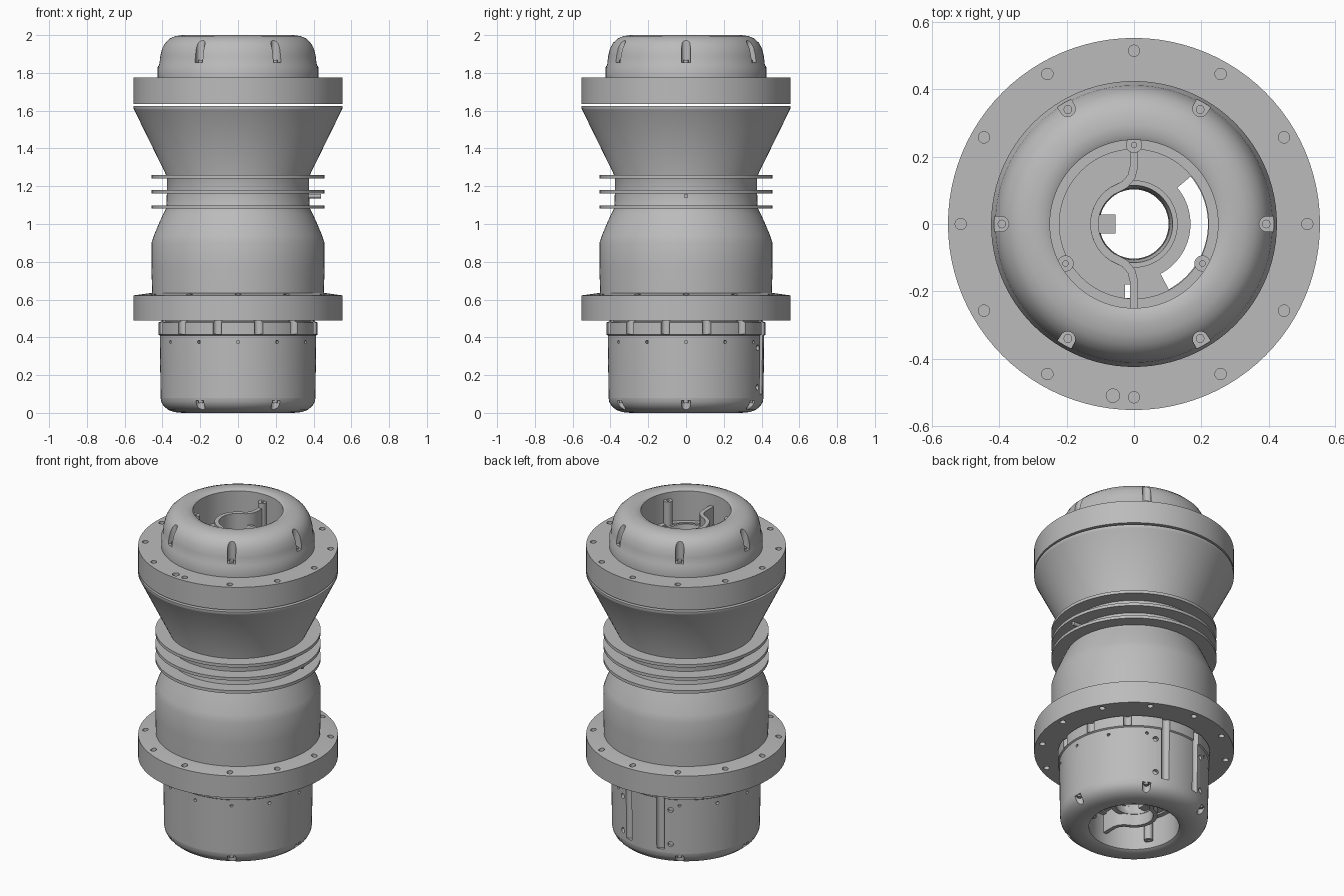
import bpy, bmesh
from math import sin, cos, pi, radians
from mathutils import Matrix, Vector

cube = bpy.data.objects.get("Cube")
if cube:
    bpy.data.objects.remove(cube)

GREY = bpy.data.materials.new("metal_grey")
GREY.use_nodes = True
tone = (0.5, 0.5, 0.5, 1)
GREY.diffuse_color = tone
GREY.node_tree.nodes["Principled BSDF"].inputs["Base Color"].default_value = tone


def make(name, bm):
    bmesh.ops.recalc_face_normals(bm, faces=bm.faces)
    mesh = bpy.data.meshes.new(name)
    bm.to_mesh(mesh)
    bm.free()
    mesh.materials.append(GREY)
    ob = bpy.data.objects.new(name, mesh)
    bpy.context.collection.objects.link(ob)
    return ob


def activate(ob):
    bpy.ops.object.select_all(action="DESELECT")
    ob.select_set(True)
    bpy.context.view_layer.objects.active = ob


def smooth(ob):
    activate(ob)
    bpy.ops.object.shade_smooth_by_angle(angle=radians(32))


def lathe(name, profile, segments=96):
    """Closed (radius, height) outline turned about the z axis."""
    bm = bmesh.new()
    rings = [[bm.verts.new((r * cos(2 * pi * i / segments), r * sin(2 * pi * i / segments), z))
              for i in range(segments)] for r, z in profile]
    for a, b in zip(rings, rings[1:] + rings[:1]):
        for i in range(segments):
            j = (i + 1) % segments
            bm.faces.new((a[i], a[j], b[j], b[i]))
    return make(name, bm)


def cyl(bm, r, deg, radius, z0, z1, sides=16):
    """Upright cylinder at a polar position."""
    a = radians(deg)
    m = Matrix.Translation((r * cos(a), r * sin(a), (z0 + z1) / 2))
    bmesh.ops.create_cone(bm, cap_ends=True, segments=sides, radius1=radius,
                          radius2=radius, depth=z1 - z0, matrix=m)


def radial_cyl(bm, r0, r1, deg, z, radius):
    """Cylinder pointing outward from the axis."""
    m = (Matrix.Rotation(radians(deg), 4, "Z") @ Matrix.Translation(((r0 + r1) / 2, 0, z))
         @ Matrix.Rotation(pi / 2, 4, "Y"))
    bmesh.ops.create_cone(bm, cap_ends=True, segments=12, radius1=radius,
                          radius2=radius, depth=r1 - r0, matrix=m)


def box(bm, centre, size, deg=0):
    m = (Matrix.Rotation(radians(deg), 4, "Z") @ Matrix.Translation(centre)
         @ Matrix.Diagonal((*size, 1)))
    bmesh.ops.create_cube(bm, size=1, matrix=m)


def cut(ob, bm):
    cutter = make("cutter", bm)
    cutter.hide_render = True
    mod = ob.modifiers.new("cut", "BOOLEAN")
    mod.operation, mod.solver, mod.object = "DIFFERENCE", "EXACT", cutter
    activate(ob)
    bpy.ops.object.modifier_apply(modifier="cut")
    bpy.data.objects.remove(cutter)


BORE = 0.25

# Top and bottom domed caps with six screw slots each
top_cap = lathe("top_cap", [
    (BORE, 1.775), (0.425, 1.775), (0.425, 1.83), (0.417, 1.845), (0.412, 1.89), (0.402, 1.93),
    (0.385, 1.96), (0.36, 1.983), (0.33, 1.995), (0.295, 2.0), (0.265, 1.998), (BORE, 1.99)])
bottom_cap = lathe("bottom_cap", [
    (BORE, 0.08), (0.41, 0.08), (0.407, 0.06), (0.395, 0.037), (0.37, 0.016), (0.335, 0.004),
    (0.295, 0), (0.265, 0.002), (BORE, 0.01)])
for cap, z0, z1, screw in ((top_cap, 1.855, 2.1, 1.855), (bottom_cap, -0.1, 0.065, 0.055)):
    slots = bmesh.new()
    for k in range(6):
        cyl(slots, 0.395, 60 * k, 0.023, z0, z1)
    cut(cap, slots)
    slots = bmesh.new()
    for k in range(6):
        box(slots, (0.43, 0, (z0 + z1) / 2), (0.07, 0.046, z1 - z0), 60 * k)
    cut(cap, slots)
    smooth(cap)
    heads = bmesh.new()
    for k in range(6):
        cyl(heads, 0.393, 60 * k, 0.013, screw - 0.002, screw + 0.012, 12)
    smooth(make("cap_screws", heads))

# Lower sleeve: scalloped collar, two long channels at the back, small screw holes
sleeve = lathe("lower_sleeve", [
    (BORE, 0.08), (0.41, 0.08), (0.414, 0.41), (0.422, 0.415), (0.422, 0.478),
    (0.405, 0.485), (0.405, 0.5), (BORE, 0.5)])
grooves = bmesh.new()
for k in range(12):
    deg = 15 + 30 * k
    cyl(grooves, 0.415, deg, 0.024, 0.1 if deg in (75, 105) else 0.418, 0.489)
    if deg != 75:
        radial_cyl(grooves, 0.395, 0.45, deg + 15, 0.375, 0.009)
for deg in (67, 113):
    for z in (0.135, 0.345):
        radial_cyl(grooves, 0.39, 0.45, deg, z, 0.016)
cut(sleeve, grooves)
smooth(sleeve)

# Flanges with a circle of bolt holes
lower_flange = lathe("lower_flange", [
    (0.38, 0.488), (0.553, 0.488), (0.553, 0.622), (0.46, 0.635), (0.38, 0.635)])
upper_flange = lathe("upper_flange", [
    (BORE, 1.636), (0.553, 1.636), (0.553, 1.775), (BORE, 1.775)])
for flange, z0, z1 in ((lower_flange, 0.4, 0.7), (upper_flange, 1.6, 1.8)):
    holes = bmesh.new()
    for k in range(12):
        cyl(holes, 0.515, 30 * k, 0.017, z0, z1)
    if flange is upper_flange:
        cyl(holes, 0.514, 263, 0.02, 1.74, 1.8)
    cut(flange, holes)
    smooth(flange)

# Waisted main housing, flaring into the upper cone
smooth(lathe("main_housing", [
    (BORE, 0.5), (0.4, 0.5), (0.4, 0.63), (0.455, 0.63), (0.458, 0.77), (0.458, 0.9),
    (0.445, 0.94), (0.42, 1.0), (0.395, 1.055), (0.378, 1.09), (0.376, 1.25),
    (0.55, 1.605), (0.553, 1.61), (0.553, 1.624), (BORE, 1.624)]))

# Cooling fins round the waist and the side peg between them
for z in (1.09, 1.17, 1.25):
    smooth(lathe("waist_fin", [(0.36, z - 0.009), (0.458, z - 0.009),
                               (0.458, z + 0.009), (0.36, z + 0.009)]))
peg = bmesh.new()
radial_cyl(peg, 0.36, 0.44, 0, 1.148, 0.012)
smooth(make("side_peg", peg))


# Internals are built for the top bore and mirrored into the bottom bore
def height(z, flip):
    return 2 - z if flip else z


for flip in (False, True):
    def span(a, b):
        return sorted((height(a, flip), height(b, flip)))
    side = "lower" if flip else "upper"

    # Floor plate with a curved opening
    z0, z1 = span(1.78, 1.8)
    floor = lathe(side + "_floor_plate", [(0.105, z0), (0.252, z0), (0.252, z1), (0.105, z1)])
    slot = bmesh.new()
    arc = [radians(-62 + 102 * i / 24) for i in range(25)]
    outline = [(0.22 * cos(a), 0.22 * sin(a)) for a in arc]
    outline += [(0.168 * cos(a), 0.168 * sin(a)) for a in reversed(arc)]
    face = slot.faces.new([slot.verts.new((x, y, z0 - 0.02)) for x, y in outline])
    up = bmesh.ops.extrude_face_region(slot, geom=[face])["geom"]
    bmesh.ops.translate(slot, vec=(0, 0, 0.06),
                        verts=[v for v in up if isinstance(v, bmesh.types.BMVert)])
    box(slot, (-0.018, -0.2, (z0 + z1) / 2), (0.018, 0.04, 0.06))
    cut(floor, slot)
    smooth(floor)

    # Ledge, hub and locating key
    z0, z1 = span(1.79, 1.81)
    smooth(lathe(side + "_ledge", [(0.222, z0), (0.252, z0), (0.252, z1), (0.222, z1)]))
    z0, z1 = span(1.78, 1.85)
    smooth(lathe(side + "_hub", [(0.103, z0), (0.13, z0), (0.13, z1), (0.115, z1)], 64))
    key = bmesh.new()
    box(key, (-0.085, 0, (z0 + z1) / 2), (0.06, 0.055, 0.05))
    make(side + "_key", key)

    # Three screw posts against the bore
    z0, z1 = span(1.8, 1.95)
    posts = bmesh.new()
    for deg in (90, 210, 330):
        cyl(posts, 0.235, deg, 0.024, z0, z1, 20)
    posts = make(side + "_screw_posts", posts)
    sockets = bmesh.new()
    for deg in (90, 210, 330):
        cyl(sockets, 0.235, deg, 0.008, *span(1.93, 1.97))
    cut(posts, sockets)
    smooth(posts)

    # Curved baffle that bows round the hub
    z0, z1 = span(1.79, 1.92)
    bow = [(-0.118 * cos(radians(a)), 0.118 * sin(radians(a))) for a in range(56, -57, -8)]
    path = [(0, 0.25), (0, 0.17), (-0.008, 0.14), (-0.028, 0.117)] + bow
    path += [(-0.028, -0.117), (-0.008, -0.14), (0, -0.17), (0, -0.25)]
    wall = bmesh.new()
    pairs = [(wall.verts.new((x, y, z0)), wall.verts.new((x, y, z1))) for x, y in path]
    for (a, b), (c, d) in zip(pairs, pairs[1:]):
        wall.faces.new((a, c, d, b))
    baffle = make(side + "_baffle", wall)
    mod = baffle.modifiers.new("thickness", "SOLIDIFY")
    mod.thickness, mod.offset = 0.024, 0
    activate(baffle)
    bpy.ops.object.modifier_apply(modifier="thickness")
    smooth(baffle)
